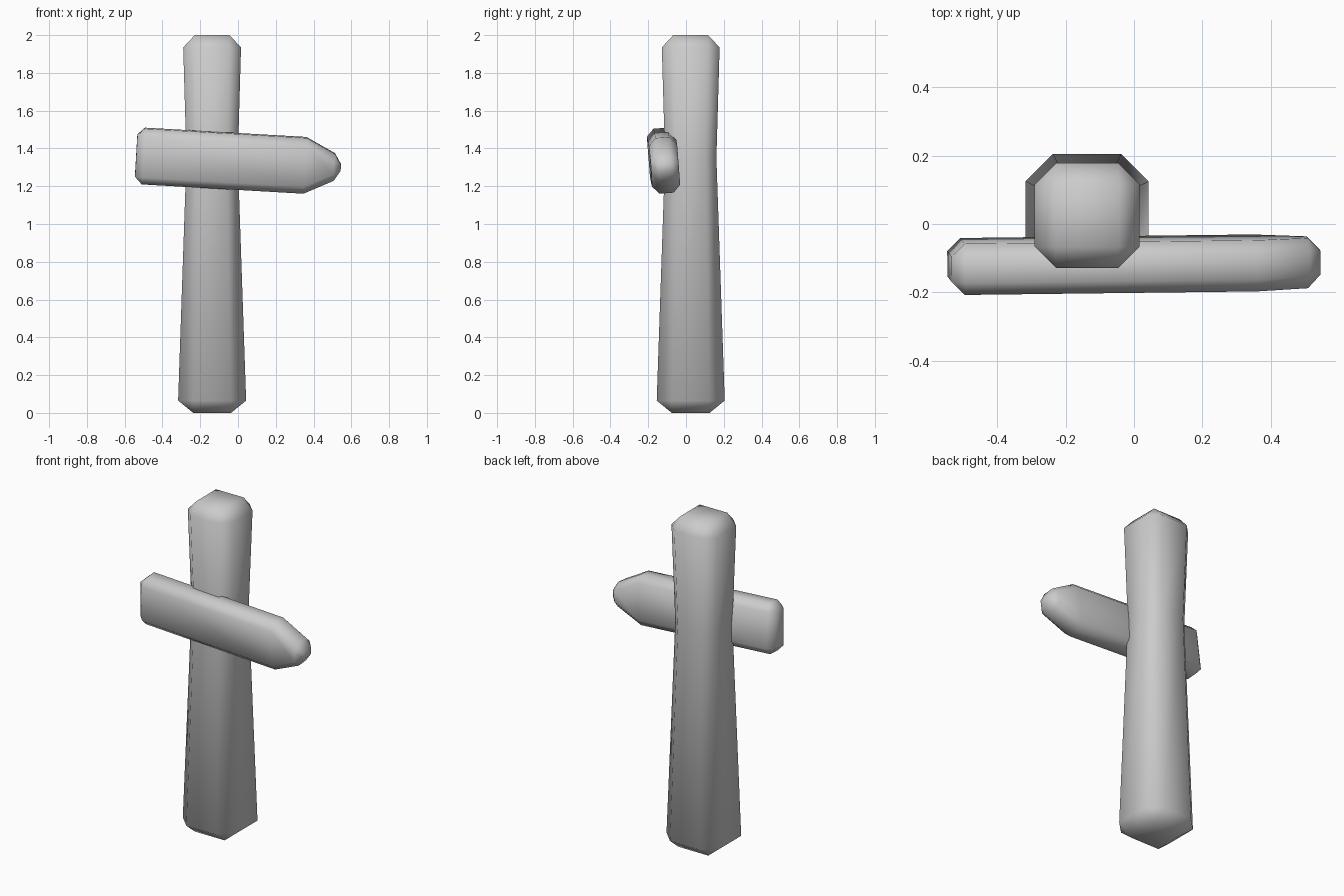
import bpy
import bmesh
from math import radians

if "Cube" in bpy.data.objects:
    bpy.data.objects.remove(bpy.data.objects["Cube"], do_unlink=True)

# One plain grey for everything
GREY = (0.6, 0.6, 0.6, 1.0)
grey = bpy.data.materials.new("plain_grey")
grey.use_nodes = True
grey.diffuse_color = GREY
grey.node_tree.nodes["Principled BSDF"].inputs["Base Color"].default_value = GREY


def octagon(half, cut):
    """Square outline with its corners cut off."""
    h, k = half, half - cut
    return [(h, -k), (h, k), (k, h), (-k, h), (-h, k), (-h, -k), (-k, -h), (k, -h)]


def loft(name, rings):
    """Skin a list of equal point rings, cap both ends and shade smooth."""
    bm = bmesh.new()
    loops = [[bm.verts.new(p) for p in ring] for ring in rings]
    for a, b in zip(loops, loops[1:]):
        for i in range(len(a)):
            j = (i + 1) % len(a)
            bm.faces.new((a[i], a[j], b[j], b[i]))
    bm.faces.new(loops[0][::-1])
    bm.faces.new(loops[-1])
    bmesh.ops.remove_doubles(bm, verts=bm.verts, dist=0.0005)
    bmesh.ops.recalc_face_normals(bm, faces=bm.faces)
    for f in bm.faces:
        f.smooth = True
    mesh = bpy.data.meshes.new(name)
    bm.to_mesh(mesh)
    bm.free()
    mesh.materials.append(grey)
    obj = bpy.data.objects.new(name, mesh)
    bpy.context.collection.objects.link(obj)
    return obj


# Post: chamfered square column, narrowest behind the board (z, half width, corner cut)
sections = [(0, 0.10, 0), (0.065, 0.18, 0.08), (1.35, 0.136, 0.057),
            (1.935, 0.153, 0.062), (2.0, 0.092, 0)]
post = loft("post", [[(x, y, z) for x, y in octagon(h, c)] for z, h, c in sections])
post.location = (-0.137, 0.025, 0)

# Board: plank tapering to a blunt point (x, half depth, half height)
stations = [(-0.54, 0.075, 0.148), (0.355, 0.075, 0.148), (0.545, 0.073, 0.054)]
board = loft("arrow_board", [[(x, -d, -h), (x, d, -h), (x, d, h), (x, -d, h)]
                             for x, d, h in stations])
board.location = (0, -0.118, 1.331)
board.rotation_euler = (radians(4.5), radians(3.3), radians(0.7))

# Chamfer the board's edges, leaving the shoulders of the point crisp
bevel = board.modifiers.new("chamfer", 'BEVEL')
bevel.width = 0.038
bevel.segments = 1
bevel.limit_method = 'ANGLE'
bevel.angle_limit = radians(40)
